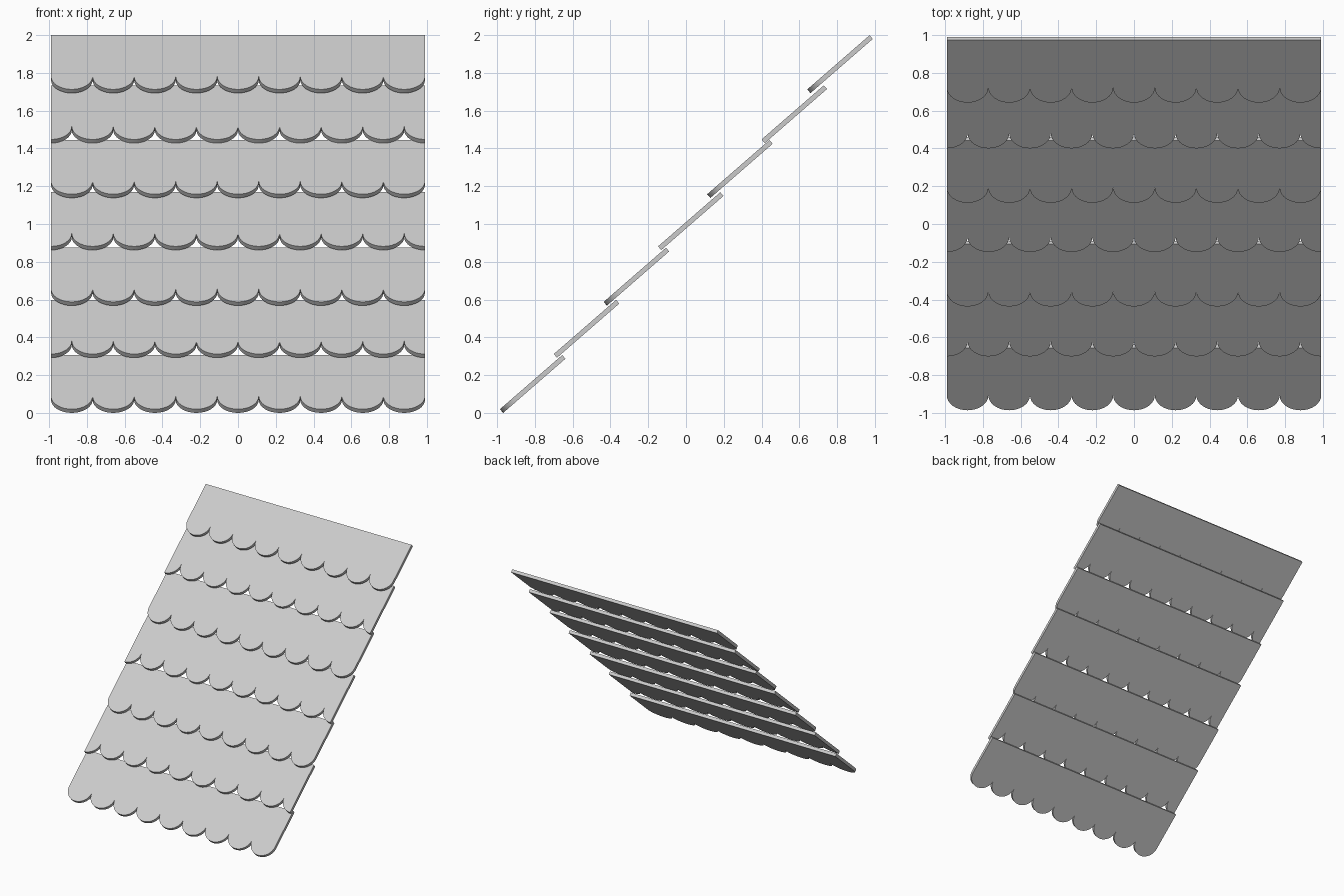
import bpy, bmesh
from math import sin, cos, pi, radians

if "Cube" in bpy.data.objects:
    bpy.data.objects.remove(bpy.data.objects["Cube"])

HALF_W = 0.99          # half width of the roof panel
R = 0.11               # half width of one scallop
DEPTH = 0.105          # scallop depth along the slope
LENGTH = 0.437         # length of a shingle row along the slope
THICK = 0.026
TILT = radians(41)
SEG = 16               # segments per scallop

# front edge (lowest y, lowest z) of each row, bottom to top
ROWS = [(-0.985, 0.0), (-0.70, 0.292), (-0.436, 0.568), (-0.148, 0.862),
        (0.112, 1.138), (0.40, 1.428), (0.642, 1.693)]


def scallop_outline(staggered):
    """Lower edge of half circles, closed by a straight upper edge."""
    pts = []
    start = -HALF_W - (R if staggered else 0)
    for i in range(10 if staggered else 9):
        cx = start + R + 2 * R * i
        for k in range(SEG + 1):
            a = pi * k / SEG
            x, s = cx - R * cos(a), DEPTH * (1 - sin(a))
            if abs(x) > HALF_W + 1e-5:
                continue
            if pts and abs(pts[-1][0] - x) < 1e-5:
                continue
            pts.append((x, s))
    return pts + [(HALF_W, LENGTH), (-HALF_W, LENGTH)]


def shingle_row(name, y, z, staggered):
    bm = bmesh.new()
    face = bm.faces.new([bm.verts.new((x, s, 0)) for x, s in scallop_outline(staggered)])
    ext = bmesh.ops.extrude_face_region(bm, geom=[face], use_keep_orig=True)
    top = [v for v in ext["geom"] if isinstance(v, bmesh.types.BMVert)]
    bmesh.ops.translate(bm, verts=top, vec=(0, 0, THICK))
    bmesh.ops.recalc_face_normals(bm, faces=bm.faces)
    mesh = bpy.data.meshes.new(name)
    bm.to_mesh(mesh)
    bm.free()
    obj = bpy.data.objects.new(name, mesh)
    bpy.context.collection.objects.link(obj)
    obj.rotation_euler.x = TILT
    obj.location = (0, y + THICK * sin(TILT), z)
    # smooth round edges, sharp cusps and rims
    bpy.context.view_layer.objects.active = obj
    obj.select_set(True)
    bpy.ops.object.shade_smooth_by_angle(angle=radians(30))
    obj.select_set(False)


# Overlapping rows, every second one shifted by half a scallop
for n, (y, z) in enumerate(ROWS):
    shingle_row(f"shingle_row_{n + 1}", y, z, n % 2 == 1)
